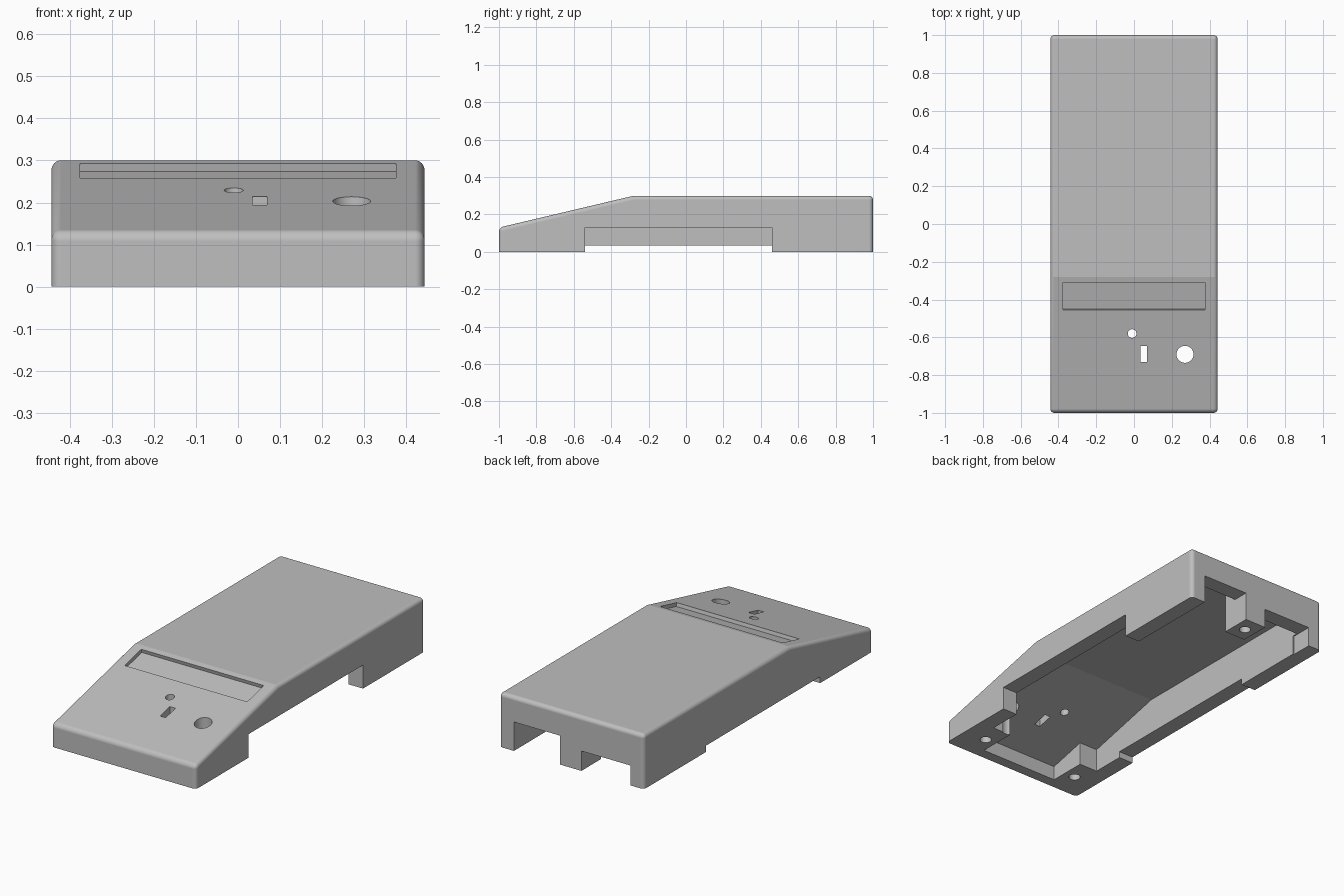
import bpy, bmesh, math
from mathutils import Matrix, Vector

cube = bpy.data.objects.get("Cube")
if cube:
    bpy.data.objects.remove(cube, do_unlink=True)

HALF_W = 0.443
KINK_Y = -0.28
FRONT_Z, TOP_Z = 0.13, 0.3
SLOPE = (TOP_Z - FRONT_Z) / (KINK_Y + 1)
ROOF = 0.065

grey = bpy.data.materials.new("case grey")
grey.use_nodes = True
colour = (0.52, 0.52, 0.52, 1)
grey.diffuse_color = colour
grey.node_tree.nodes["Principled BSDF"].inputs["Base Color"].default_value = colour


def slope_z(y):
    return FRONT_Z + SLOPE * (y + 1)


def make_object(name, bm):
    bmesh.ops.recalc_face_normals(bm, faces=bm.faces)
    mesh = bpy.data.meshes.new(name)
    bm.to_mesh(mesh)
    bm.free()
    mesh.materials.append(grey)
    obj = bpy.data.objects.new(name, mesh)
    bpy.context.collection.objects.link(obj)
    return obj


def extrude_profile(points, x0, x1):
    """Sweep a (y, z) outline from x0 to x1."""
    bm = bmesh.new()
    face = bm.faces.new([bm.verts.new((x0, y, z)) for y, z in points])
    swept = bmesh.ops.extrude_face_region(bm, geom=[face])["geom"]
    verts = [g for g in swept if isinstance(g, bmesh.types.BMVert)]
    bmesh.ops.translate(bm, verts=verts, vec=(x1 - x0, 0, 0))
    return bm


# Outer wedge with rounded upper and corner edges
body_bm = extrude_profile([(-1, 0), (-1, FRONT_Z), (KINK_Y, TOP_Z), (1, TOP_Z), (1, 0)],
                          -HALF_W, HALF_W)
rounded = []
for e in body_bm.edges:
    a, b = (v.co for v in e.verts)
    on_floor = a.z == 0 and b.z == 0
    on_kink = abs(a.y - KINK_Y) < 0.001 and abs(b.y - KINK_Y) < 0.001
    if not on_floor and not on_kink:
        rounded.append(e)
bmesh.ops.bevel(body_bm, geom=rounded, offset=0.022, segments=8, profile=0.5,
                affect='EDGES', clamp_overlap=True)
body = make_object("case_shell", body_bm)

cutters = []


def cut(name, bm):
    obj = make_object(name, bm)
    obj.hide_render = True
    cutters.append(obj)
    mod = body.modifiers.new(name, 'BOOLEAN')
    mod.operation = 'DIFFERENCE'
    mod.solver = 'EXACT'
    mod.object = obj


def cut_box(name, x, y, z, matrix=None):
    bm = extrude_profile([(y[0], z[0]), (y[0], z[1]), (y[1], z[1]), (y[1], z[0])], *x)
    if matrix:
        bm.transform(matrix)
    cut(name, bm)


def cut_hole(name, x, y, radius, z0, z1):
    bm = bmesh.new()
    bmesh.ops.create_cone(bm, cap_ends=True, segments=32, radius1=radius, radius2=radius,
                          depth=z1 - z0, matrix=Matrix.Translation((x, y, (z0 + z1) / 2)))
    cut(name, bm)


def cut_under_roof(name, half_width, front, back):
    """Hollow open at the bottom whose ceiling follows the roof."""
    top = TOP_Z - ROOF
    outline = [(front, -0.1), (front, slope_z(front) - ROOF)]
    if back > KINK_Y:
        outline += [(KINK_Y, top), (back, top)]
    else:
        outline.append((back, slope_z(back) - ROOF))
    outline.append((back, -0.1))
    cut(name, extrude_profile(outline, -half_width, half_width))


# Main hollow in two lengths, leaving the rear screw post, and the front pocket
cut_under_roof("main_hollow", 0.353, -0.727, 0.83)
cut_under_roof("front_pocket", 0.24, -0.94, -0.70)
for name, x in (("rear_hollow_left", (0.07, 0.353)), ("rear_hollow_right", (-0.353, -0.06))):
    cut_box(name, x, (0.8, 0.91), (-0.1, TOP_Z - ROOF))

# Openings in the back wall
cut_box("back_opening_left", (0.07, 0.353), (0.88, 1.1), (-0.1, 0.16))
cut_box("back_opening_right", (-0.36, -0.06), (0.88, 1.1), (-0.1, 0.11))

# Openings in the side walls
cut_box("side_opening_left", (0.3, 0.6), (-0.54, 0.46), (-0.1, 0.13))
cut_box("side_opening_right", (-0.6, -0.3), (-0.54, 0.46), (-0.1, 0.035))

# Shallow display recess, parallel to the sloping panel
window_y = -0.3825
tilt = Matrix.Translation((0, window_y, slope_z(window_y))) @ Matrix.Rotation(math.atan(SLOPE), 4, 'X')
cut_box("display_recess", (-0.375, 0.375), (-0.0745, 0.0745), (-0.02, 0.1), tilt)

# Control holes through the sloping panel
cut_hole("indicator_hole", -0.01, -0.58, 0.023, -0.1, 0.4)
cut_hole("button_hole", 0.27, -0.69, 0.045, -0.1, 0.4)
cut_box("switch_slot", (0.034, 0.069), (-0.73, -0.645), (-0.1, 0.4))

# Blind screw holes underneath
for side in (-1, 1):
    cut_hole("front_screw_hole", side * 0.305, -0.85, 0.03, -0.1, 0.1)
cut_hole("rear_screw_hole", 0.005, 0.913, 0.03, -0.1, 0.2)

# Bake the cuts and drop the cutters
depsgraph = bpy.context.evaluated_depsgraph_get()
baked = bpy.data.meshes.new_from_object(body.evaluated_get(depsgraph))
body.modifiers.clear()
body.data = baked
baked.materials.clear()
baked.materials.append(grey)
for p in baked.polygons:
    p.material_index = 0
for obj in cutters:
    bpy.data.objects.remove(obj, do_unlink=True)

# Smooth rounded edges, crisp everywhere else
bpy.ops.object.select_all(action='DESELECT')
body.select_set(True)
bpy.context.view_layer.objects.active = body
bpy.ops.object.shade_smooth_by_angle(angle=math.radians(12.5))
weighted = body.modifiers.new("flat_panels", 'WEIGHTED_NORMAL')
weighted.keep_sharp = True
